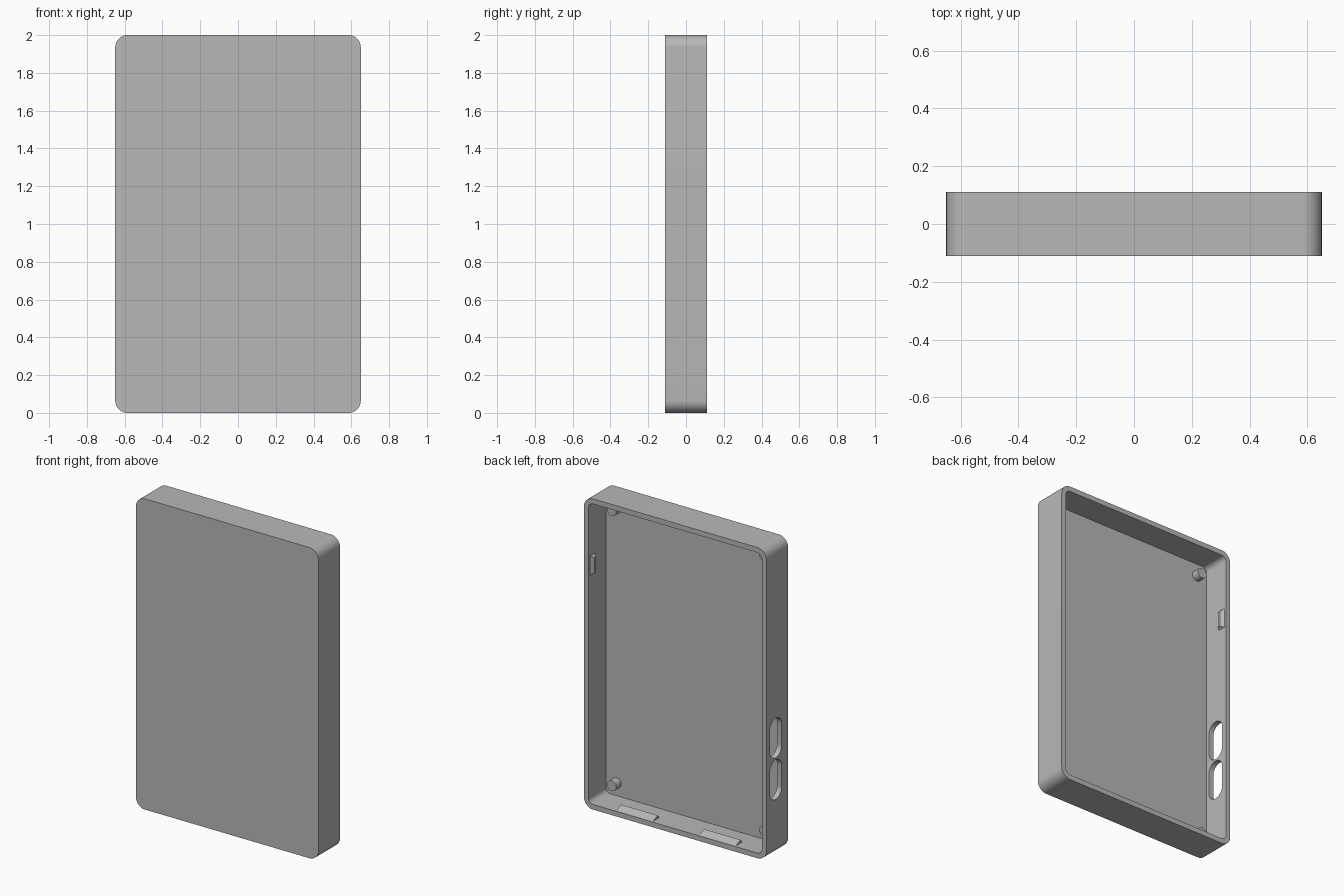
import bpy, bmesh, math
from mathutils import Vector

cube = bpy.data.objects.get("Cube")
if cube:
    bpy.data.objects.remove(cube, do_unlink=True)

W, D, H = 1.3, 0.22, 2.0        # outer size
WALL, FLOOR, RADIUS = 0.033, 0.042, 0.065
BACK = D / 2
FLOOR_Y = -BACK + FLOOR

grey = bpy.data.materials.new("plain grey")
grey.use_nodes = True
grey.diffuse_color = (0.48, 0.48, 0.48, 1)
grey.node_tree.nodes["Principled BSDF"].inputs["Base Color"].default_value = grey.diffuse_color


def finish(name, bm, smooth=True):
    bmesh.ops.recalc_face_normals(bm, faces=bm.faces)
    mesh = bpy.data.meshes.new(name)
    bm.to_mesh(mesh)
    bm.free()
    mesh.materials.append(grey)
    obj = bpy.data.objects.new(name, mesh)
    bpy.context.collection.objects.link(obj)
    if smooth:
        activate(obj)
        bpy.ops.object.shade_smooth_by_angle(angle=math.radians(30))
    return obj


def activate(obj):
    bpy.ops.object.select_all(action='DESELECT')
    obj.select_set(True)
    bpy.context.view_layer.objects.active = obj


def rounded_rect(w, h, r, steps=10):
    """Outline of a rounded rectangle around the origin."""
    pts = []
    for k, (sx, sy) in enumerate([(1, 1), (-1, 1), (-1, -1), (1, -1)]):
        for i in range(steps + 1):
            a = math.pi / 2 * (k + i / steps)
            pts.append((sx * (w / 2 - r) + r * math.cos(a),
                        sy * (h / 2 - r) + r * math.sin(a)))
    return pts


def prism(points, place, lo, hi):
    """Extrude a 2D outline from lo to hi; place maps (a, b, depth) to xyz."""
    bm = bmesh.new()
    base = bm.faces.new([bm.verts.new(place(a, b, lo)) for a, b in points])
    ext = bmesh.ops.extrude_face_region(bm, geom=[base])
    shift = Vector(place(0, 0, hi)) - Vector(place(0, 0, lo))
    bmesh.ops.translate(bm, vec=shift, verts=[v for v in ext["geom"] if isinstance(v, bmesh.types.BMVert)])
    end = next(f for f in ext["geom"] if isinstance(f, bmesh.types.BMFace))
    return bm, end


# Tray: rounded slab, hollowed from the back
bm, rim = prism(rounded_rect(W, H, RADIUS), lambda a, b, d: (a, d, b + H / 2), -BACK, BACK)
bmesh.ops.recalc_face_normals(bm, faces=bm.faces)
bmesh.ops.inset_region(bm, faces=[rim], thickness=WALL, use_even_offset=True)
pocket = bmesh.ops.extrude_face_region(bm, geom=[rim])
bmesh.ops.translate(bm, vec=(0, FLOOR_Y - BACK, 0),
                    verts=[v for v in pocket["geom"] if isinstance(v, bmesh.types.BMVert)])
if rim.is_valid:
    bm.faces.remove(rim)
tray = finish("tray", bm, smooth=False)

# Two round-ended slots through the right-hand wall
for z in (0.755, 0.487):
    bm, _ = prism(rounded_rect(0.12, 0.255, 0.0595),
                  lambda a, b, d: (d, a + 0.015, b + z), -W / 2 - 0.05, -W / 2 + 0.06)
    cutter = finish("slot_cutter", bm, smooth=False)
    cutter.hide_render = True
    mod = tray.modifiers.new("slot", 'BOOLEAN')
    mod.operation, mod.solver, mod.object = 'DIFFERENCE', 'EXACT', cutter
    activate(tray)
    bpy.ops.object.modifier_apply(modifier=mod.name)
    bpy.data.objects.remove(cutter, do_unlink=True)
activate(tray)
bpy.ops.object.shade_smooth_by_angle(angle=math.radians(30))

# Four locating posts on the floor
for side, x in (("left", 0.542), ("right", -0.542)):
    for level, z in (("lower", 0.115), ("upper", H - 0.115)):
        bm, _ = prism(rounded_rect(0.066, 0.066, 0.0329, 6),
                      lambda a, b, d: (a + x, d, b + z), FLOOR_Y - 0.005, FLOOR_Y + 0.05)
        finish(f"{level}_{side}_post", bm)

# Wedge clips along the bottom wall
wedge = [(0.1, WALL - 0.005), (0.1, WALL), (0.052, WALL + 0.02), (0.036, WALL), (0.036, WALL - 0.005)]
for side, x in (("left", 0.295), ("right", -0.295)):
    bm, _ = prism(wedge, lambda a, b, d: (d, a, b), x - 0.13, x + 0.13)
    finish(f"bottom_{side}_clip", bm, smooth=False)

# Small tapered catches on both side walls
for side, s in (("left", 1), ("right", -1)):
    inner = W / 2 - WALL
    bm, top = prism([(0.045, 1.49), (0.1, 1.49), (0.1, 1.62), (0.045, 1.62)],
                    lambda a, b, d: (s * d, a, b), inner + 0.003, inner - 0.017)
    for v in top.verts:
        v.co.y += 0.012 if v.co.y < 0.07 else -0.025
        v.co.z += 0.015 if v.co.z < 1.55 else -0.015
    finish(f"{side}_catch", bm, smooth=False)
